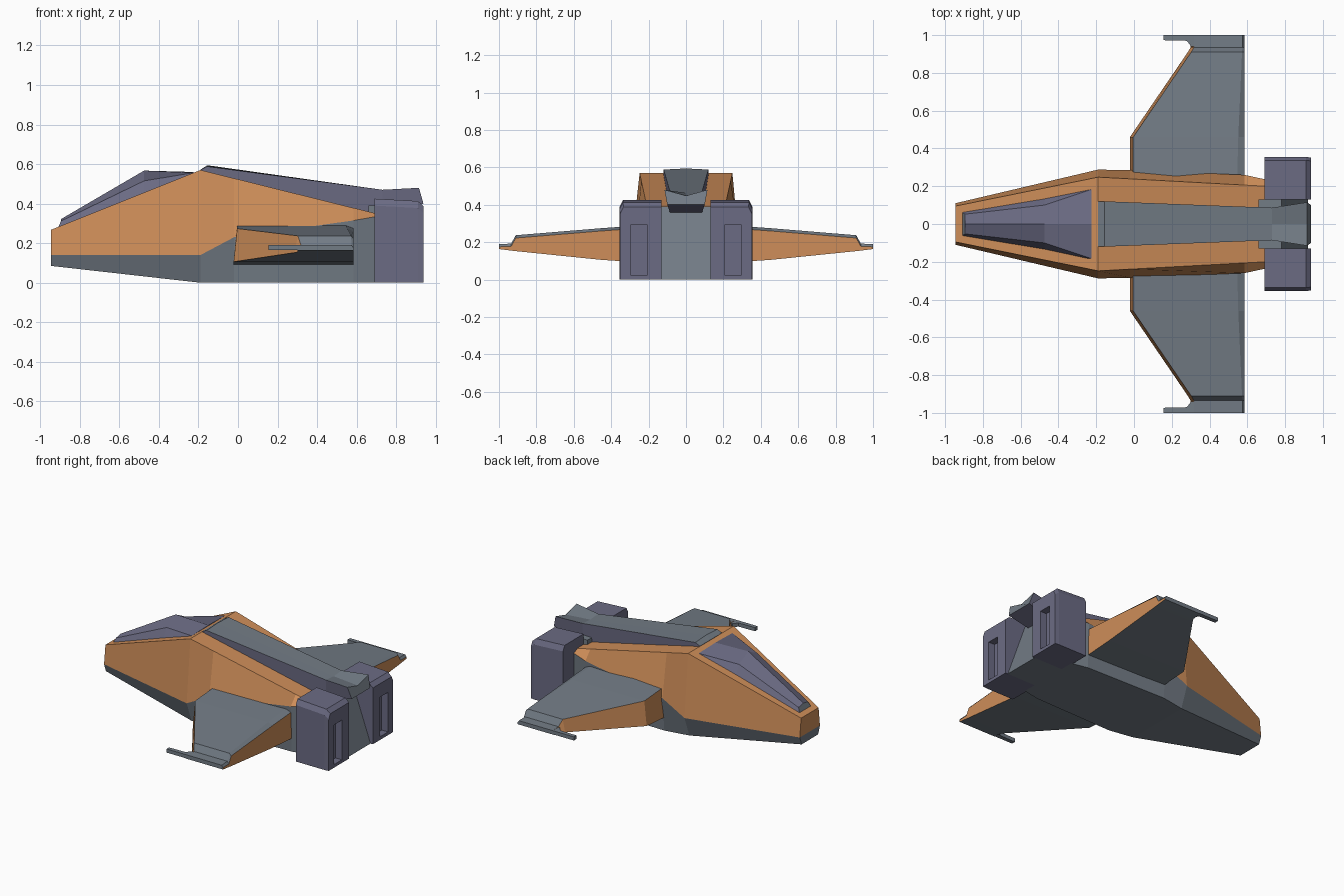
import bpy, bmesh

if "Cube" in bpy.data.objects:
    bpy.data.objects.remove(bpy.data.objects["Cube"])


def material(name, rgb):
    m = bpy.data.materials.new(name)
    m.diffuse_color = (*rgb, 1)
    m.use_nodes = True
    m.node_tree.nodes["Principled BSDF"].inputs["Base Color"].default_value = m.diffuse_color
    return m


MATS = [material("orange_paint", (0.62, 0.27, 0.10)),
        material("grey_metal", (0.17, 0.20, 0.235)),
        material("violet_grey", (0.148, 0.148, 0.23))]
ORANGE, GREY, VIOLET = 0, 1, 2


def loft(name, rings, mats, caps=None, cap_mats=(GREY, GREY), mirror=False):
    """Skin matching rings; mats gives one colour per ring edge.
    caps lists index loops, each with a colour, used to close both ends."""
    bm = bmesh.new()
    vs = [[bm.verts.new(p) for p in r] for r in rings]
    n = len(rings[0])
    for a, b in zip(vs, vs[1:]):
        for i in range(n):
            j = (i + 1) % n
            bm.faces.new((a[i], a[j], b[j], b[i])).material_index = mats[i]
    for ring, cm in ((vs[0], cap_mats[0]), (vs[-1], cap_mats[1])):
        for loop, m in caps or [(range(n), cm)]:
            bm.faces.new([ring[i] for i in loop]).material_index = m
    bmesh.ops.recalc_face_normals(bm, faces=bm.faces)
    me = bpy.data.meshes.new(name)
    bm.to_mesh(me)
    bm.free()
    for m in MATS:
        me.materials.append(m)
    ob = bpy.data.objects.new(name, me)
    bpy.context.collection.objects.link(ob)
    if mirror:
        mod = ob.modifiers.new("mirror", "MIRROR")
        mod.use_axis = (False, True, False)
    return ob


def prism(name, outline, z0, z1, mat, mirror=False):
    rings = [[(x, y, z) for x, y in outline] for z in (z0, z1)]
    return loft(name, rings, [mat] * len(outline), None, (mat, mat), mirror)


# hull: grey belly, orange upper shell
hull = []
for x, b, zb, s, zs, t, zt in (
        (-0.945, 0.09, 0.085, 0.11, 0.14, 0.095, 0.268),
        (-0.19, 0.235, 0.0, 0.288, 0.14, 0.248, 0.57),
        (-0.02, 0.265, 0.0, 0.285, 0.23, 0.239, 0.528),
        (0.585, 0.25, 0.0, 0.26, 0.315, 0.206, 0.378),
        (0.70, 0.225, 0.0, 0.235, 0.335, 0.20, 0.35)):
    hull.append([(x, -b, zb), (x, b, zb), (x, s, zs),
                 (x, t, zt), (x, -t, zt), (x, -s, zs)])
loft("hull", hull, [GREY, GREY, ORANGE, ORANGE, ORANGE, GREY + 0][:5 - 0]
     and [GREY, GREY, ORANGE, ORANGE, ORANGE, GREY],
     [((0, 1, 2, 5), GREY), ((5, 2, 3, 4), ORANGE)])

# canopy: ridged glass following the sloped nose
canopy = []
for x, w, z, xs, s, zs, zc in (
        (-0.91, 0.062, 0.28, -0.895, 0.052, 0.312, 0.322),
        (-0.475, 0.135, 0.452, -0.475, 0.10, 0.515, 0.567),
        (-0.225, 0.19, 0.55, -0.225, 0.183, 0.556, 0.56)):
    canopy.append([(x, -w, z), (x, w, z), (xs, s, zs), (xs, 0, zc), (xs, -s, zs)])
loft("canopy", canopy, [VIOLET] * 5, None, (GREY, VIOLET))

# spine: violet sides, grey top, flaring to a V-shaped tail
spine = []
for x, b, zb, xt, w, zt, zc in (
        (-0.19, 0.12, 0.50, -0.19, 0.12, 0.572, 0.572),
        (-0.155, 0.12, 0.50, -0.155, 0.12, 0.588, 0.594),
        (0.73, 0.08, 0.34, 0.73, 0.086, 0.47, 0.463),
        (0.938, 0.10, 0.40, 0.915, 0.115, 0.48, 0.448)):
    spine.append([(x, -b, zb), (x, b, zb), (xt, w, zt), (xt, 0, zc), (xt, -w, zt)])
loft("spine", spine, [VIOLET, VIOLET, GREY, GREY, VIOLET])

# wings: grey skins, orange leading and trailing edges
wing = []
for y, xl, zb, zt, ridge in (
        (0.20, -0.022, 0.088, 0.293, 0.545),
        (0.46, -0.022, 0.106, 0.274, 0.552),
        (0.91, 0.285, 0.152, 0.237, 0.572),
        (0.935, 0.300, 0.155, 0.192, 0.574),
        (1.0, 0.300, 0.163, 0.190, 0.575)):
    wing.append([(xl, y, zb), (0.585, y, zb), (0.585, y, zt - 0.015),
                 (ridge, y, zt), (xl + 0.018, y, zt)])
loft("wings", wing, [GREY, ORANGE, GREY, GREY, ORANGE], mirror=True)

# wingtip prongs
prism("wingtip_prongs", [(0.155, 0.973), (0.28, 0.97), (0.302, 0.94),
                         (0.33, 0.94), (0.33, 1.0), (0.155, 1.0)],
      0.165, 0.19, GREY, mirror=True)

# engine pods with chamfered tops and recessed rear slots
pod = []
for x, y, z in ((0.69, 0.355, 0.425), (0.91, 0.355, 0.413), (0.938, 0.352, 0.388)):
    pod.append([(x, 0.13, 0), (x, y, 0), (x, y, z - 0.035),
                (x, y - 0.018, z), (x, 0.13, z)])
pods = loft("engine_pods", pod, [VIOLET] * 5, None, (VIOLET, VIOLET))
cutter = prism("slot_cutter", [(0.89, 0.208), (1.0, 0.208), (1.0, 0.295), (0.89, 0.295)],
               0.022, 0.295, VIOLET)
cutter.hide_render = True
cutter.hide_viewport = False
cutter.display_type = "WIRE"
cut = pods.modifiers.new("slot", "BOOLEAN")
cut.operation, cut.object, cut.solver = "DIFFERENCE", cutter, "EXACT"
mod = pods.modifiers.new("mirror", "MIRROR")
mod.use_axis = (False, True, False)

# grey ramp block between the pods
ramp = [(0.66, 0), (0.92, 0), (0.78, 0.39), (0.66, 0.39)]
loft("tail_ramp", [[(x, y, z) for x, z in ramp] for y in (-0.131, 0.131)], [GREY] * 4)
